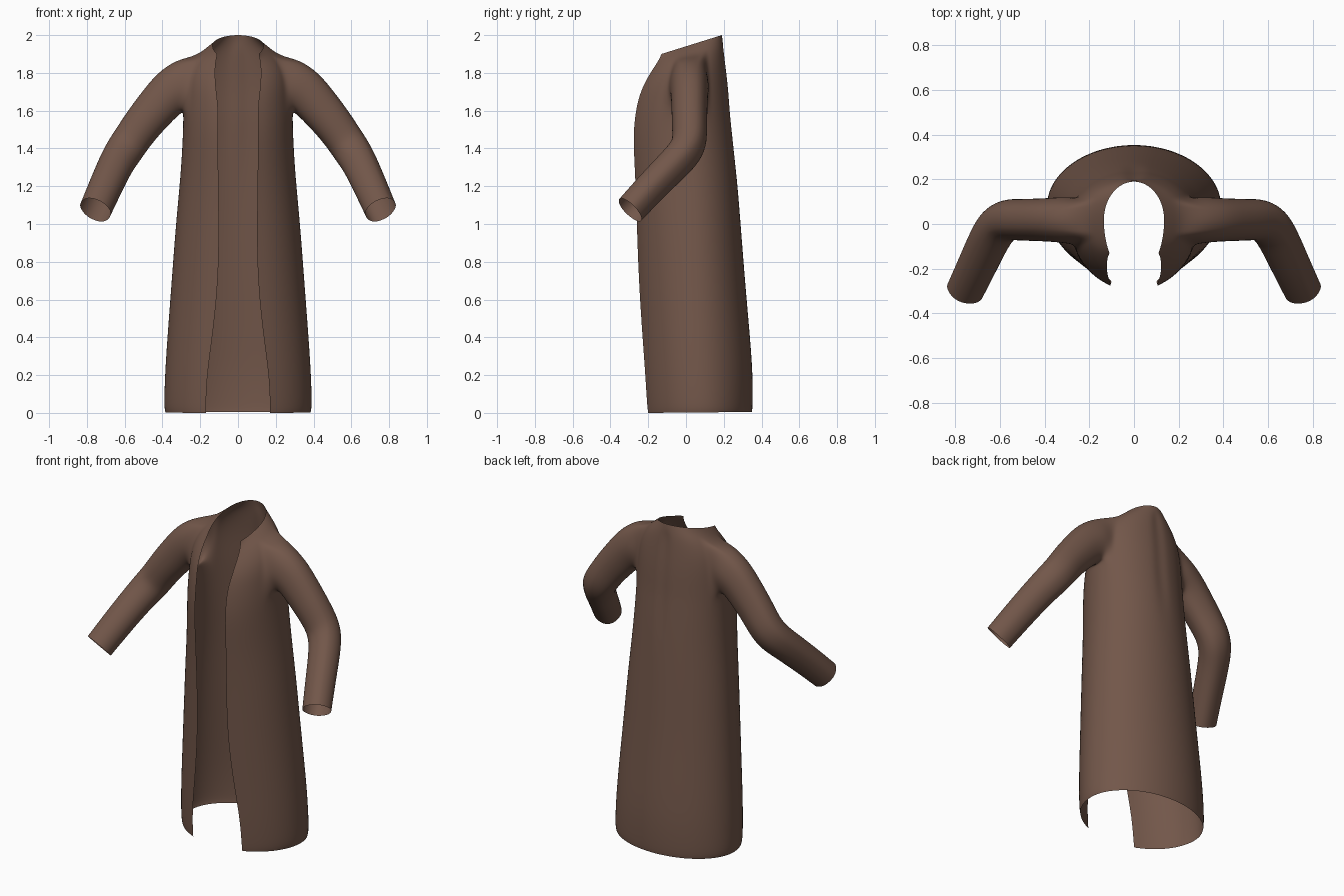
import bpy, bmesh
from math import sin, cos, asin, atan2, pi, sqrt
from mathutils import Vector

if "Cube" in bpy.data.objects:
    bpy.data.objects.remove(bpy.data.objects["Cube"])

FRONT, BACK = 8, 10          # columns each side of the side seam
HOLE_ROWS = (8, 12)          # armhole span in rows
HOLE_COLS = (FRONT - 3, FRONT + 3)

# Body rings: z front, z back, half width, half opening, y front, y back
rings = [
    (0.00, 0.005, .385, .170, -.200, .350),
    (0.03, 0.03, .393, .170, -.205, .354),
    (0.20, 0.20, .388, .165, -.215, .355),
    (0.40, 0.40, .375, .135, -.230, .340),
    (0.70, 0.70, .352, .103, -.250, .313),
    (1.00, 1.00, .330, .100, -.260, .290),
    (1.25, 1.25, .305, .105, -.268, .270),
    (1.45, 1.45, .293, .105, -.280, .252),
    (1.57, 1.57, .290, .105, -.270, .238),
    (1.65, 1.66, .285, .108, -.255, .232),
    (1.72, 1.75, .280, .118, -.232, .224),
    (1.79, 1.84, .265, .122, -.195, .213),
    (1.85, 1.92, .225, .120, -.155, .203),
    (1.88, 1.965, .175, .113, -.138, .196),
    (1.90, 2.00, .135, .110, -.130, .190),
]

# Sleeve rings: centre, direction, radius up, radius sideways
sleeve = [
    ((.305, .02, 1.735), (1, 0, -.1), .140, .112),
    ((.375, .02, 1.685), (1, 0, -.45), .128, .105),
    ((.437, .02, 1.612), (1, 0, -.9), .112, .102),
    ((.505, .02, 1.53), (.65, 0, -.75), .105, .100),
    ((.565, .022, 1.445), (.55, -.15, -.8), .100, .100),
    ((.605, .0, 1.385), (.47, -.45, -.75), .100, .098),
    ((.645, -.06, 1.32), (.35, -.64, -.68), .094, .094),
    ((.700, -.18, 1.20), (.33, -.65, -.68), .090, .090),
    ((.755, -.295, 1.075), (.33, -.65, -.68), .086, .086),
]


def body_ring(zf, zb, a, w, yf, yb):
    """Half ring from the front edge to the centre back."""
    c = .02 + .06 * max(0, 1 - zf / 1.57)
    t0 = asin(w / a)
    bf = (c - yf) / sqrt(1 - (w / a) ** 2)
    angles = [t0 + (pi / 2 - t0) * i / FRONT for i in range(FRONT)]
    angles += [pi / 2 + pi / 2 * i / BACK for i in range(BACK + 1)]
    pts = []
    for t in angles:
        y = c - (bf if t < pi / 2 else yb - c) * cos(t)
        z = zf + (zb - zf) * (y - yf) / (yb - yf)
        pts.append(Vector((a * sin(t), y, z)))
    pts[-1].x = 0
    if 1.4 < zf < 1.86:      # shallow centre back pleat
        pts[-1].y -= .01
    return pts


def frame(d):
    """Up and side vectors across a sleeve direction."""
    d = Vector(d).normalized()
    ref = Vector((.68, 0, .73))
    u = (ref - d * ref.dot(d)).normalized()
    return u, d.cross(u)


bm = bmesh.new()

# Body with an armhole left open
grid = [[bm.verts.new(p) for p in body_ring(*r)] for r in rings]
r0, r1 = HOLE_ROWS
c0, c1 = HOLE_COLS
for r in range(len(grid) - 1):
    for c in range(FRONT + BACK):
        if not (r0 <= r < r1 and c0 <= c < c1):
            bm.faces.new((grid[r][c], grid[r][c + 1], grid[r + 1][c + 1], grid[r + 1][c]))
for r in range(r0 + 1, r1):
    for c in range(c0 + 1, c1):
        bm.verts.remove(grid[r][c])

# Sleeve grown from the armhole edge
loop = [grid[r0][c] for c in range(c0, c1)] + [grid[r][c1] for r in range(r0, r1)]
loop += [grid[r1][c] for c in range(c1, c0, -1)] + [grid[r][c0] for r in range(r1, r0, -1)]
u, v = frame(sleeve[0][1])
start = Vector(sleeve[0][0])
angles = [atan2((p.co - start).dot(v), (p.co - start).dot(u)) for p in loop]
n = len(loop)
for centre, d, ru, rv in sleeve:
    u, v = frame(d)
    new = [bm.verts.new(Vector(centre) + u * ru * cos(t) + v * rv * sin(t)) for t in angles]
    for i in range(n):
        j = (i + 1) % n
        bm.faces.new((loop[i], loop[j], new[j], new[i]))
    loop = new

bmesh.ops.recalc_face_normals(bm, faces=bm.faces)
mesh = bpy.data.meshes.new("long_coat")
bm.to_mesh(mesh)
bm.free()
for p in mesh.polygons:
    p.use_smooth = True
coat = bpy.data.objects.new("long_coat", mesh)
bpy.context.collection.objects.link(coat)

# Mirror the other half, then smooth the cloth
mirror = coat.modifiers.new("mirror", 'MIRROR')
mirror.use_clip = True
mirror.merge_threshold = .001
sub = coat.modifiers.new("smooth", 'SUBSURF')
sub.levels = sub.render_levels = 2
sub.boundary_smooth = 'PRESERVE_CORNERS'

# Brown cloth
mat = bpy.data.materials.new("brown_cloth")
mat.diffuse_color = (.17, .095, .068, 1)
mat.use_nodes = True
mat.node_tree.nodes["Principled BSDF"].inputs["Base Color"].default_value = mat.diffuse_color
mesh.materials.append(mat)
